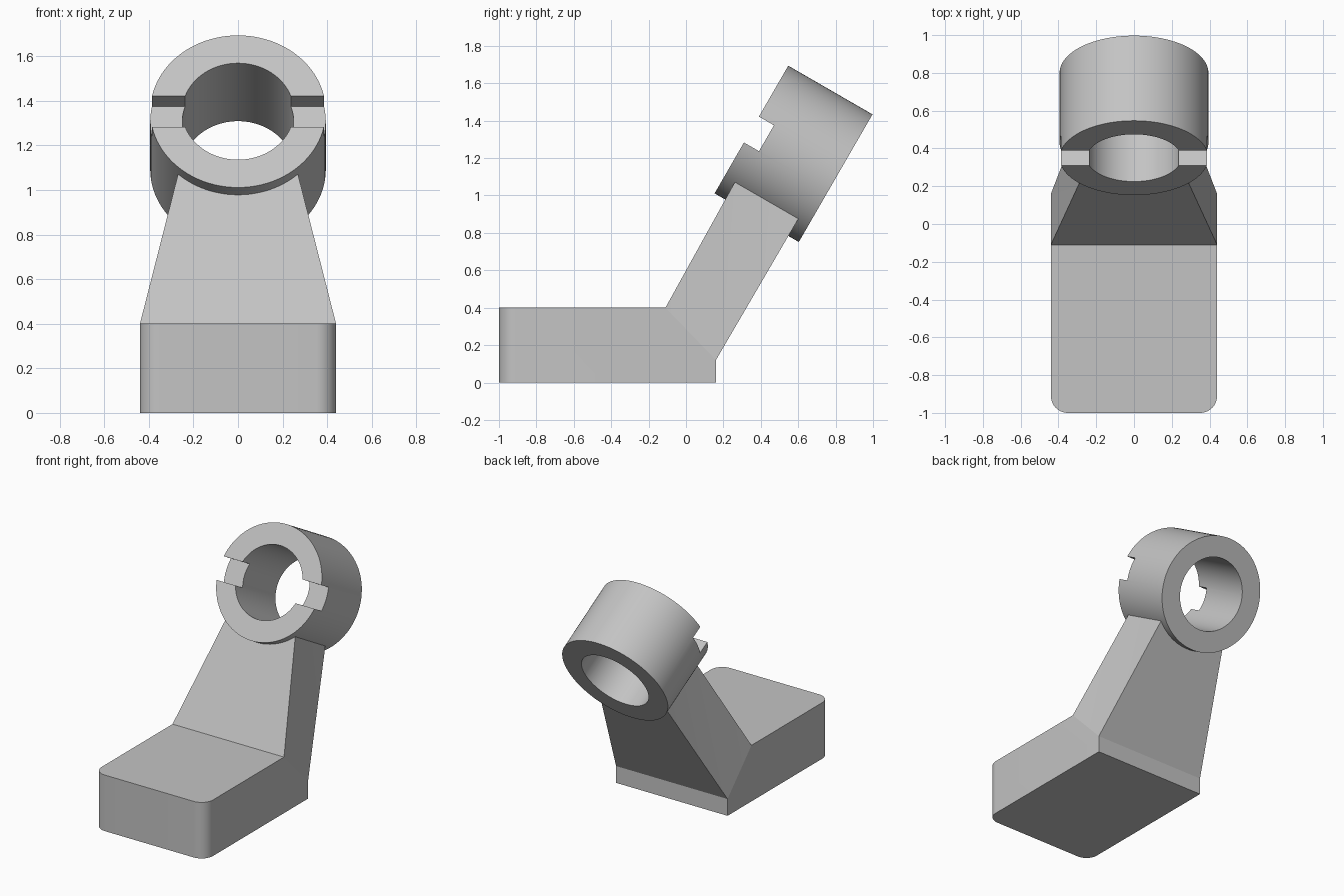
import bpy, bmesh, math
from mathutils import Matrix, Vector

old = bpy.data.objects.get("Cube")
if old:
    bpy.data.objects.remove(old, do_unlink=True)

grey = bpy.data.materials.new("light grey")
grey.use_nodes = True
colour = (0.55, 0.55, 0.55, 1)
grey.diffuse_color = colour
grey.node_tree.nodes["Principled BSDF"].inputs["Base Color"].default_value = colour

HALF_WIDTH = 0.44
TILT = math.radians(60)
CENTRE = Vector((0, 0.575, 1.2225))
# Tilted ring frame: local z runs along the bore, local y along the arm
FRAME = Matrix.Translation(CENTRE) @ Matrix.Rotation(TILT, 4, 'X')


def make_object(name, bm):
    bmesh.ops.recalc_face_normals(bm, faces=bm.faces)
    mesh = bpy.data.meshes.new(name)
    bm.to_mesh(mesh)
    bm.free()
    mesh.materials.append(grey)
    obj = bpy.data.objects.new(name, mesh)
    bpy.context.collection.objects.link(obj)
    return obj


def cylinder(name, radius, depth):
    bm = bmesh.new()
    bmesh.ops.create_cone(bm, cap_ends=True, segments=96, radius1=radius,
                          radius2=radius, depth=depth, matrix=FRAME)
    return make_object(name, bm)


def combine(target, tool, operation):
    bpy.context.view_layer.objects.active = target
    mod = target.modifiers.new(operation.lower(), 'BOOLEAN')
    mod.object = tool
    mod.operation = operation
    mod.solver = 'EXACT'
    bpy.ops.object.modifier_apply(modifier=mod.name)
    bpy.data.objects.remove(tool, do_unlink=True)


# Foot: side profile with a slanted rear shoulder, swept across the width
bm = bmesh.new()
profile = [(-1, 0), (0.16, 0), (0.16, 0.12), (-0.11, 0.4), (-1, 0.4)]
side = bm.faces.new([bm.verts.new((-HALF_WIDTH, y, z)) for y, z in profile])
swept = bmesh.ops.extrude_face_region(bm, geom=[side], use_keep_orig=True)
bmesh.ops.translate(bm, vec=(2 * HALF_WIDTH, 0, 0),
                    verts=[v for v in swept["geom"] if isinstance(v, bmesh.types.BMVert)])
bmesh.ops.recalc_face_normals(bm, faces=bm.faces)

# Arm: shoulder face drawn out to a narrower end just inside the ring
shoulder = next(f for f in bm.faces if f.normal.y > 0.3 and f.normal.z > 0.3)
arm = bmesh.ops.extrude_face_region(bm, geom=[shoulder])
bmesh.ops.delete(bm, geom=[shoulder], context='FACES_ONLY')
for v in [g for g in arm["geom"] if isinstance(g, bmesh.types.BMVert)]:
    front = v.co.z > 0.3
    v.co = FRAME @ Vector((math.copysign(0.268, v.co.x), -0.284,
                           0.196 if front else -0.196))
twisted = [f for f in bm.faces if abs(f.normal.x) > 0.5 or f.calc_center_median().z > 0.42]
bmesh.ops.connect_verts_nonplanar(bm, angle_limit=0.001, faces=twisted)

# Rounded front corners of the foot
corners = [e for e in bm.edges if all(v.co.y < -0.99 for v in e.verts)
           and abs(e.verts[0].co.z - e.verts[1].co.z) > 0.3]
bmesh.ops.bevel(bm, geom=corners, offset=0.09, segments=12, profile=0.5,
                affect='EDGES')
bracket = make_object("bracket", bm)

# Ring with a bore and a cross slot in its front face
ring = cylinder("ring", 0.394, 0.52)
combine(ring, cylinder("bore", 0.25, 1), 'DIFFERENCE')
bm = bmesh.new()
bmesh.ops.create_cube(bm, size=1, matrix=FRAME @ Matrix.Translation((0, 0, 0.267))
                      @ Matrix.Diagonal((1.2, 0.16, 0.2, 1)))
combine(ring, make_object("slot", bm), 'DIFFERENCE')

# One solid casting, smooth only on its round surfaces
combine(bracket, ring, 'UNION')
bpy.ops.object.select_all(action='DESELECT')
bracket.select_set(True)
bpy.context.view_layer.objects.active = bracket
bpy.ops.object.shade_smooth_by_angle(angle=math.radians(10))
